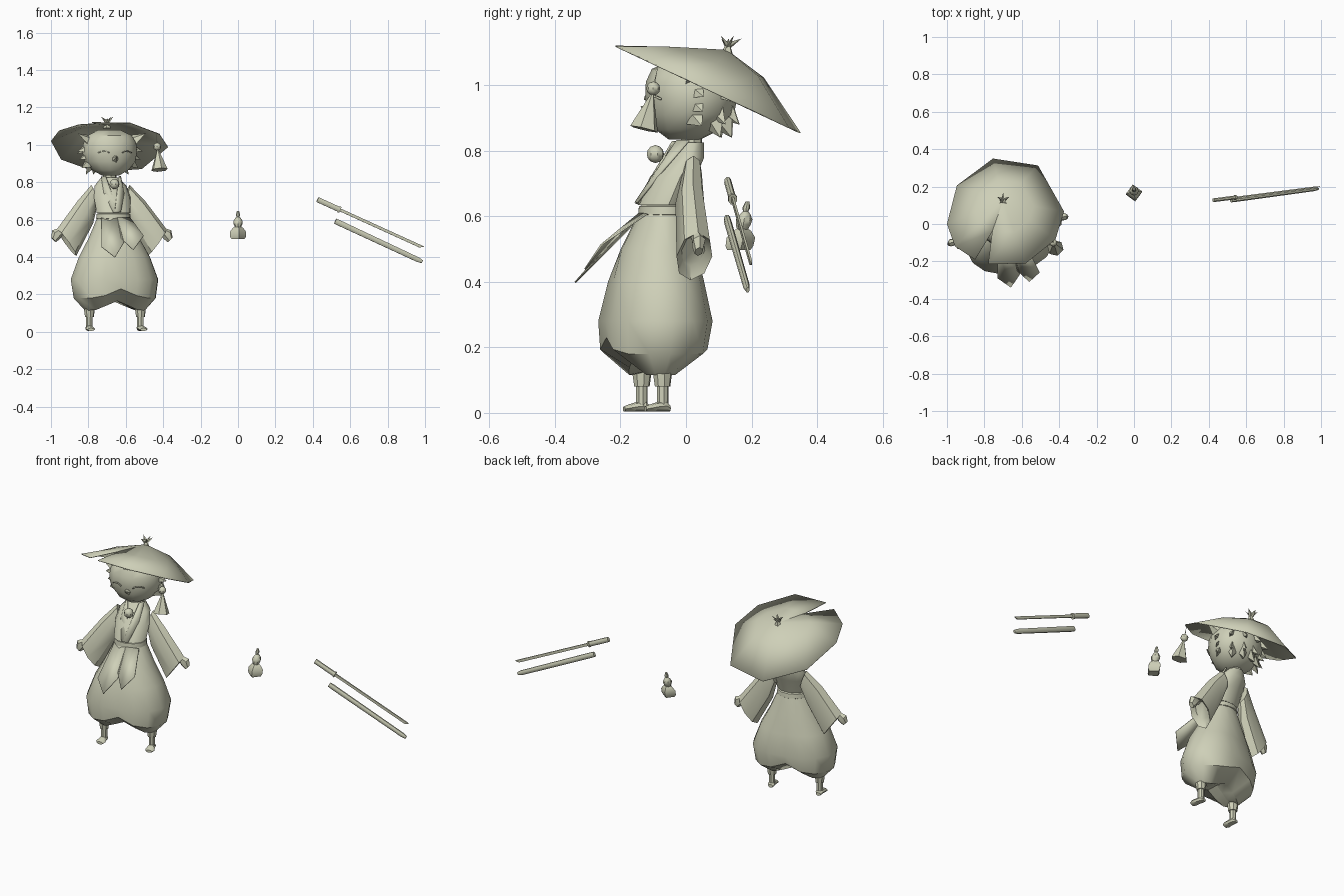
import bpy, bmesh, math
from mathutils import Vector as V, Matrix

cube = bpy.data.objects.get("Cube")
if cube:
    bpy.data.objects.remove(cube)

clay = bpy.data.materials.new("pale_olive")
clay.use_nodes = True
COLOUR = (0.62, 0.63, 0.48, 1)
clay.diffuse_color = COLOUR
clay.node_tree.nodes["Principled BSDF"].inputs["Base Color"].default_value = COLOUR

# The figure stands left of the centre, turned a little
FIGURE = Matrix.Translation((-0.675, -0.03, 0)) @ Matrix.Rotation(math.radians(13), 4, "Z")
WORLD = Matrix.Identity(4)
made = []


def mesh(name, verts, faces, frame=FIGURE, thick=0):
    bm = bmesh.new()
    vs = [bm.verts.new(frame @ V(v)) for v in verts]
    for f in faces:
        bm.faces.new([vs[i] for i in f])
    bmesh.ops.recalc_face_normals(bm, faces=bm.faces)
    me = bpy.data.meshes.new(name)
    bm.to_mesh(me)
    bm.free()
    me.materials.append(clay)
    ob = bpy.data.objects.new(name, me)
    bpy.context.collection.objects.link(ob)
    if thick:
        mod = ob.modifiers.new("thickness", "SOLIDIFY")
        mod.thickness = thick
    made.append(ob)
    return ob


def ring(c, a, b, n=8, turn=0.0):
    """Ellipse of points about c with half-axes a and b."""
    c, a, b = V(c), V(a), V(b)
    angles = [turn + math.tau * i / n for i in range(n)]
    return [c + a * math.cos(t) + b * math.sin(t) for t in angles]


def flat(u, v, z, ru, rv, n=8, turn=0.0):
    return ring((u, v, z), (ru, 0, 0), (0, rv, 0), n, turn)


def loft(name, rings, frame=FIGURE, caps=True):
    n = len(rings[0])
    verts = [p for r in rings for p in r]
    faces = [(k * n + i, k * n + (i + 1) % n, (k + 1) * n + (i + 1) % n, (k + 1) * n + i)
             for k in range(len(rings) - 1) for i in range(n)]
    if caps:
        faces += [tuple(range(n)), tuple(range(len(verts) - n, len(verts)))]
    return mesh(name, verts, faces, frame)


def spike(name, base, tip, r, n=4, frame=FIGURE, squash=1.0):
    base, tip = V(base), V(tip)
    d = (tip - base).normalized()
    a = d.orthogonal().normalized()
    pts = ring(base, a * r, d.cross(a) * r * squash, n) + [tip]
    mesh(name, pts, [(i, (i + 1) % n, n) for i in range(n)] + [tuple(range(n))], frame)


def ball(name, c, r, frame=FIGURE):
    rows = [flat(c[0], c[1], c[2] + r * math.cos(t), r * math.sin(t), r * math.sin(t))
            for t in [math.pi * (k + 0.15) / 6.3 for k in range(7)]]
    loft(name, rows, frame)


# Baggy trousers, pinched between the legs
rows = []
for z, ru, rv, v in [(0.62, .085, .07, -.04), (0.5, .14, .115, -.055), (0.4, .195, .15, -.063),
                     (0.28, .24, .175, -.065), (0.18, .225, .165, -.07), (0.115, .165, .065, -.075)]:
    row = flat(0, v, z, ru, rv, 16)
    for p in row:
        near = max(0, 1 - abs(p.x) / 0.12)
        if z < 0.45:
            p.y = v + (p.y - v) * (1 - 0.1 * near)
        if z < 0.2:
            p.z += 0.05 * near
    rows.append(row)
rows.append([V((p.x * 0.75, -.075, p.z + 0.01)) for p in rows[-1]])
loft("trousers", rows)

# Belt
loft("belt", [flat(0, -.04, z, r, r * 0.83, 12) for z, r in
              [(.6, .085), (.605, .095), (.63, .092), (.635, .08)]])

# Robe and neck
loft("robe", [flat(0, v, z, ru, rv, 12) for z, ru, v, rv in
              [(.635, .093, -.045, .075), (.72, .1, -.01, .07), (.78, .088, .03, .055),
               (.825, .048, .047, .04)]])
loft("neck", [flat(0, .048, z, .036, .033) for z in (.81, .86)])

for s, side in ((1, "left"), (-1, "right")):
    # Crossed collar bands
    mesh(side + "_collar", [(s * .052, .03, .83), (s * .035, -.005, .83), (-s * .012, -.123, .64),
                            (s * .02, -.124, .64), (s * .055, -.05, .74)],
         [(0, 1, 4), (1, 2, 3, 4)], thick=.006)
    # Wide sleeves, open at the wrist
    sections = [((.105, .785), (.07, .68), .03, .03), ((.185, .70), (.1, .58), .01, .045),
                ((.3, .55), (.195, .405), 0, .056)]
    rows = []
    for (x1, z1), (x2, z2), v, depth in sections:
        rows.append(ring((s * (x1 + x2) / 2, v, (z1 + z2) / 2),
                         (s * (x1 - x2) / 2, 0, (z1 - z2) / 2), (0, depth, 0), 8))
    inner = [p.lerp(V((s * .2, 0, .53)), .35) for p in rows[-1]]
    loft(side + "_sleeve", rows + [inner])
    # Arm and hand
    loft(side + "_arm", [ring(c, (s * r, 0, r), (0, r, 0), 6) for c, r in
                         [((s * .2, 0, .58), .018), ((s * .285, 0, .535), .016),
                          ((s * .305, 0, .52), .022), ((s * .32, -.003, .492), .013)]])
    # Cuff, ankle and foot
    loft(side + "_cuff", [flat(s * .14, -.075, z, r, r) for z, r in
                          [(.14, .03), (.115, .029), (.08, .024)]])
    loft(side + "_leg", [flat(s * .14, -.075, z, .018, .018) for z in (.1, .02)])
    loft(side + "_foot", [ring((s * (.14 + o), v, h), (w, 0, 0), (0, 0, h - .004), 8)
                          for v, w, h, o in [(-.052, .013, .014, 0), (-.065, .02, .021, 0),
                                             (-.09, .021, .019, .002), (-.115, .027, .015, .004),
                                             (-.13, .018, .012, .004)]])

# Pointed sash ends hanging off the belt
mesh("sash_right", [(-.73, -.13, .61), (-.73, -.29, .457), (-.658, -.34, .40),
                    (-.61, -.27, .48), (-.645, -.145, .61)], [(0, 1, 2), (0, 2, 3, 4)], WORLD, .005)
mesh("sash_left", [(-.645, -.145, .61), (-.625, -.25, .5), (-.56, -.31, .44),
                   (-.505, -.26, .515), (-.575, -.12, .61)], [(0, 1, 2), (0, 2, 3, 4)], WORLD, .005)

# Bell at the throat
ball("neck_bell", (0, -.065, .79), .027)

# Head
HC = .047
loft("head", [flat(0, HC + o, z, ru, rv, 14) for z, ru, rv, o in
              [(.835, .045, .05, -.02), (.865, .1, .1, -.01), (.91, .14, .13, 0),
               (.96, .15, .14, 0), (1.01, .145, .138, 0), (1.05, .12, .12, 0),
               (1.08, .06, .06, .01)]])
spike("nose", (0, -.07, .925), (0, -.113, .935), .024, 6)
for s, side in ((1, "left"), (-1, "right")):
    # Closed eyes as slim arcs lying on the face
    arc = []
    for k in range(5):
        u = .035 + .014 * k
        z = .958 + .008 * math.sin(math.pi * k / 4)
        v = HC - .143 * math.sqrt(1 - (u / .15) ** 2)
        arc += [(s * u, v, z - .003), (s * u, v, z + .003)]
    mesh(side + "_eye", arc, [(2 * k, 2 * k + 2, 2 * k + 3, 2 * k + 1) for k in range(4)], thick=.006)
    # Ears and cheek fur
    spike(side + "_ear", (s * .115, .03, 1.02), (s * .185, .0, 1.06), .045, 4, squash=.5)
    for k, (z, drop) in enumerate([(.985, .02), (.945, .025), (.905, .03)]):
        spike(f"{side}_cheek_tuft_{k}", (s * .12, .03, z), (s * (.18 - .012 * k), .045, z - drop),
              .035, 4, squash=.5)

# Hair tufts at the back of the head
for k in range(5):
    t = math.radians(30 + 30 * k)
    for row, z in enumerate((.98, .91, .87)):
        reach = .185 - .025 * row
        c, w = math.cos(t), math.sin(t)
        spike(f"hair_tuft_{row}_{k}", (c * .105, HC + w * .1, z + .02),
              (c * reach, HC + w * reach * .95, z - .03), .04, 4, squash=.6)

# Tilted straw hat with a slit at the front
rim = [(-.78, -.215), (-.578, -.21), (-.42, -.083), (-.374, .067), (-.513, .313),
       (-.754, .35), (-.947, .206), (-1, 0), (-.957, -.12), (-.85, -.19)]
apex = V((-.70, .125, 1.108))
outer = [V((x, y, 1.02 - .47 * y)) for x, y in rim]
middle = [p.lerp(apex, .5) + V((0, 0, max(.004, .014 + .08 * p.y))) for p in outer]
middle[0] = middle[-1] = (middle[0] + middle[-1]) / 2
n = len(rim)
mesh("hat", outer + middle + [apex],
     [(i, i + 1, n + i + 1, n + i) for i in range(n - 1)] +
     [(n + i, n + i + 1, 2 * n) for i in range(n - 1)], WORLD, .004)

# Leafy knot on the hat
spike("knot_stem", apex - V((0, 0, .02)), apex + V((0, .005, .035)), .022, 5, WORLD)
for k in range(5):
    t = math.tau * k / 5 + .3
    out = V((math.cos(t) * .034, math.sin(t) * .034 + .01, .042 - .008 * (k % 2)))
    spike(f"knot_leaf_{k}", apex + V((0, .003, .012)), apex + out, .014, 4, WORLD, .5)

# Bead and tassel hanging from the brim
ball("tassel_bead", (-.432, -.1, .99), .021, WORLD)
spike("tassel", (-.42, -.128, .866), (-.43, -.1, .985), .045, 6, WORLD)
spike("tassel_cord", (-.432, -.1, .99), (-.435, -.085, 1.06), .004, 4, WORLD)

# Gourd flask with a squared base, leaning back slightly
def flask(name, profile, sides, turn):
    loft(name, [flat(0, .165 + (z - .52) * .18, z, r, r, sides, turn) for z, r in profile], WORLD)

flask("flask_base", [(.497, .036), (.51, .043), (.535, .044), (.555, .028), (.565, .014)], 4, .15)
flask("flask_top", [(.555, .014), (.575, .023), (.59, .025), (.605, .017), (.615, .008),
                    (.625, .012), (.645, .006)], 8, 0)


# Sword and scabbard floating beside the figure
def bar(name, start, end, sizes, sides=4):
    """Bar along a line; sizes are (fraction, height, half width, lift)."""
    start, end = V(start), V(end)
    d = (end - start).normalized()
    across = d.cross(V((0, 0, 1))).normalized()
    up = across.cross(d)
    loft(name, [ring(start.lerp(end, f) + up * lift, up * h, across * w, sides, math.pi / sides)
                for f, h, w, lift in sizes], WORLD)

A, B = (.425, .127, .707), (.99, .2, .45)
bar("sword_grip", A, B, [(0, .015, .011, 0), (.2, .015, .011, 0)], 8)
bar("sword_guard", A, B, [(.2, .018, .014, 0), (.215, .018, .014, 0)], 8)
bar("sword_blade", A, B, [(.21, .011, .005, 0), (.97, .011, .005, 0), (1, .002, .002, .007)])
bar("scabbard", (.52, .125, .592), (.985, .188, .375),
    [(0, .015, .01, 0), (.06, .016, .011, 0), (.95, .014, .01, 0), (1, .009, .006, 0)], 8)

# Smooth the soft forms, keep the creases
bpy.ops.object.select_all(action="DESELECT")
for ob in made:
    ob.select_set(True)
bpy.context.view_layer.objects.active = made[0]
bpy.ops.object.shade_smooth_by_angle(angle=math.radians(40))
